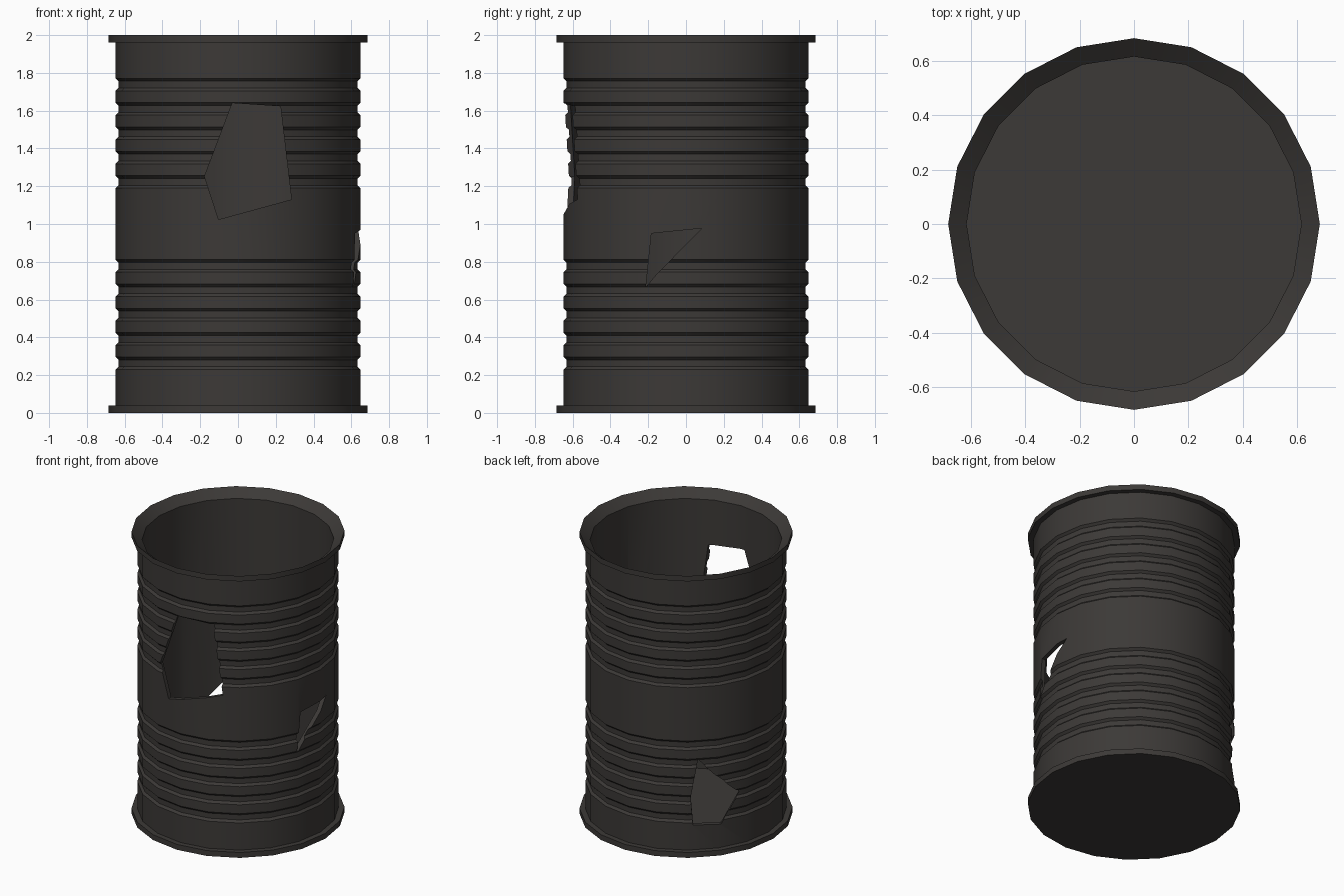
import bpy, bmesh
from math import sin, cos, tau, radians

if "Cube" in bpy.data.objects:
    bpy.data.objects.remove(bpy.data.objects["Cube"])

SIDES = 20
mat = bpy.data.materials.new("dark_metal")
mat.diffuse_color = (0.045, 0.041, 0.038, 1)
mat.use_nodes = True
mat.node_tree.nodes["Principled BSDF"].inputs["Base Color"].default_value = mat.diffuse_color


def finish(name, bm):
    bmesh.ops.recalc_face_normals(bm, faces=bm.faces[:])
    mesh = bpy.data.meshes.new(name)
    bm.to_mesh(mesh)
    bm.free()
    ob = bpy.data.objects.new(name, mesh)
    bpy.context.collection.objects.link(ob)
    mesh.materials.append(mat)
    return ob


def lathe(name, profile):
    """Revolve (radius, z) points; the first and last rings are capped."""
    bm = bmesh.new()
    rings = [[bm.verts.new((r * cos(tau * i / SIDES), r * sin(tau * i / SIDES), z))
              for i in range(SIDES)] for r, z in profile]
    for a, b in zip(rings, rings[1:]):
        for i in range(SIDES):
            j = (i + 1) % SIDES
            bm.faces.new((a[i], a[j], b[j], b[i]))
    bm.faces.new(rings[0])
    bm.faces.new(rings[-1])
    return finish(name, bm)


def hole_cutter(name, azimuth, outline):
    """Prism of (sideways, z) points, pointing from the axis out at the azimuth."""
    c, s = cos(radians(azimuth)), sin(radians(azimuth))
    bm = bmesh.new()
    near, far = [[bm.verts.new((d * c - u * s, d * s + u * c, z)) for u, z in outline]
                 for d in (0.2, 1.0)]
    n = len(outline)
    for i in range(n):
        j = (i + 1) % n
        bm.faces.new((near[i], near[j], far[j], far[i]))
    bm.faces.new(near)
    bm.faces.new(far)
    ob = finish(name, bm)
    ob.hide_render = True
    return ob


# Outer wall with two groups of five grooves, flared rim, inner wall and floor
R, GROOVE, RIM, INNER = 0.648, 0.633, 0.685, 0.617
profile = [(RIM, 0), (RIM, 0.038), (R, 0.038)]
for start in (0.263, 1.223):
    for k in range(5):
        z = start + 0.1287 * k
        profile += [(R, z - 0.033), (GROOVE, z - 0.018), (GROOVE, z + 0.018), (R, z + 0.033)]
profile += [(R, 1.962), (RIM, 1.962), (RIM, 2), (INNER, 1.945), (INNER, 0.035)]
barrel = lathe("barrel", profile)

# Torn holes: front, right side and back left
cutters = [
    hole_cutter("front_hole", -90, [(-0.03, 1.64), (0.225, 1.623), (0.283, 1.13),
                                    (-0.103, 1.024), (-0.177, 1.252)]),
    hole_cutter("right_hole", 0, [(-0.183, 0.95), (0.083, 0.977), (-0.155, 0.735),
                                  (-0.212, 0.668)]),
    hole_cutter("back_hole", 125, [(0.077, 0.669), (0.342, 0.40), (0.226, 0.204),
                                   (0.045, 0.213), (0.03, 0.41)]),
]
bpy.context.view_layer.objects.active = barrel
barrel.select_set(True)
for cutter in cutters:
    mod = barrel.modifiers.new(cutter.name, 'BOOLEAN')
    mod.operation = 'DIFFERENCE'
    mod.solver = 'EXACT'
    mod.object = cutter
    bpy.ops.object.modifier_apply(modifier=mod.name)
    bpy.data.objects.remove(cutter)

bpy.ops.object.shade_smooth_by_angle(angle=radians(30))
